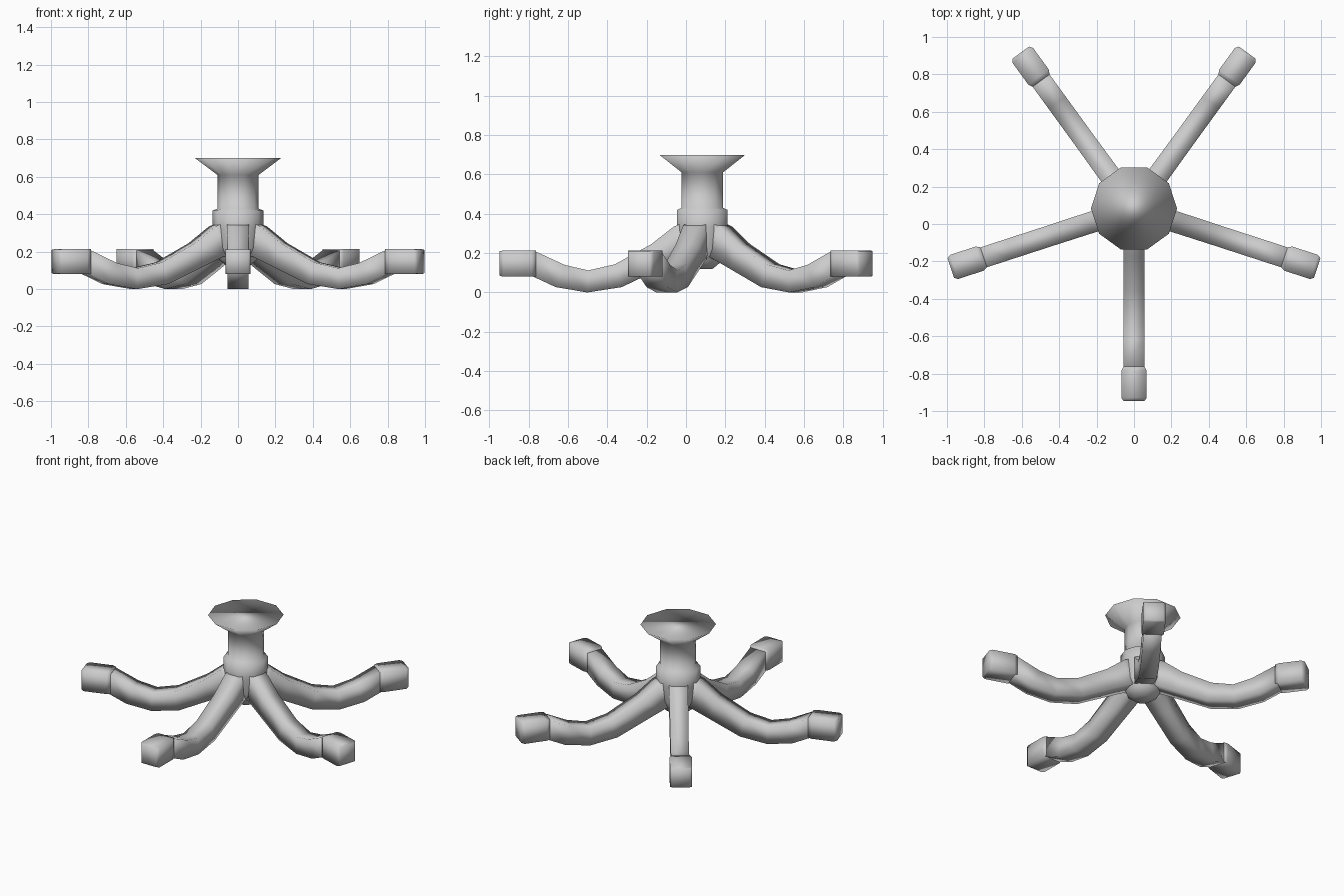
import bpy, math
from mathutils import Matrix

if "Cube" in bpy.data.objects:
    bpy.data.objects.remove(bpy.data.objects["Cube"])

CY = 0.083  # hub axis position in y


def finish(name, verts, faces):
    me = bpy.data.meshes.new(name)
    me.from_pydata(verts, [], faces)
    me.update()
    me.polygons.foreach_set("use_smooth", [True] * len(me.polygons))
    ob = bpy.data.objects.new(name, me)
    bpy.context.collection.objects.link(ob)
    return ob


def loft(name, rings):
    """Skin equal-sized rings and cap both ends."""
    n = len(rings[0])
    verts = [p for r in rings for p in r]
    faces = [(i * n + j, i * n + (j + 1) % n, (i + 1) * n + (j + 1) % n, (i + 1) * n + j)
             for i in range(len(rings) - 1) for j in range(n)]
    faces.append(tuple(reversed(range(n))))
    faces.append(tuple(range(len(verts) - n, len(verts))))
    return finish(name, verts, faces)


def lathe(name, profile, n=10):
    ob = loft(name, [[(r * math.cos(math.tau * k / n), r * math.sin(math.tau * k / n), z)
                      for k in range(n)] for r, z in profile])
    ob.location.y = CY
    return ob


def bar(name, stations):
    """Square-section bar along +x; station = bottom x, z, top x, z, half width."""
    return loft(name, [[(xb, -w, zb), (xb, w, zb), (xt, w, zt), (xt, -w, zt)]
                       for xb, zb, xt, zt, w in stations])


# Ceiling canopy, stem, collar and hub
lathe("canopy_and_stem", [(.055, .12), (.10, .155), (.125, .22), (.135, .33), (.135, .42),
                          (.11, .43), (.11, .61), (.23, .70)])

# Five curved arms with square lamp holders
arm_path = [(.05, .19, .08, .36, .058), (.11, .17, .145, .335, .058), (.215, .12, .26, .245, .057),
            (.41, .027, .445, .143, .056), (.585, 0, .58, .112, .056),
            (.745, .027, .70, .14, .056), (.87, .085, .845, .207, .056)]
holder_path = [(.845, .08, .845, .213, .056), (.868, .08, .868, .213, .068),
               (1.012, .08, 1.012, .213, .068), (1.03, .085, 1.03, .21, .055)]

for i in range(5):
    turn = Matrix.Translation((0, CY, 0)) @ Matrix.Rotation(math.radians(270 + 72 * i), 4, 'Z')
    bar(f"arm_{i + 1}", arm_path).matrix_world = turn
    bar(f"lamp_holder_{i + 1}", holder_path).matrix_world = turn
